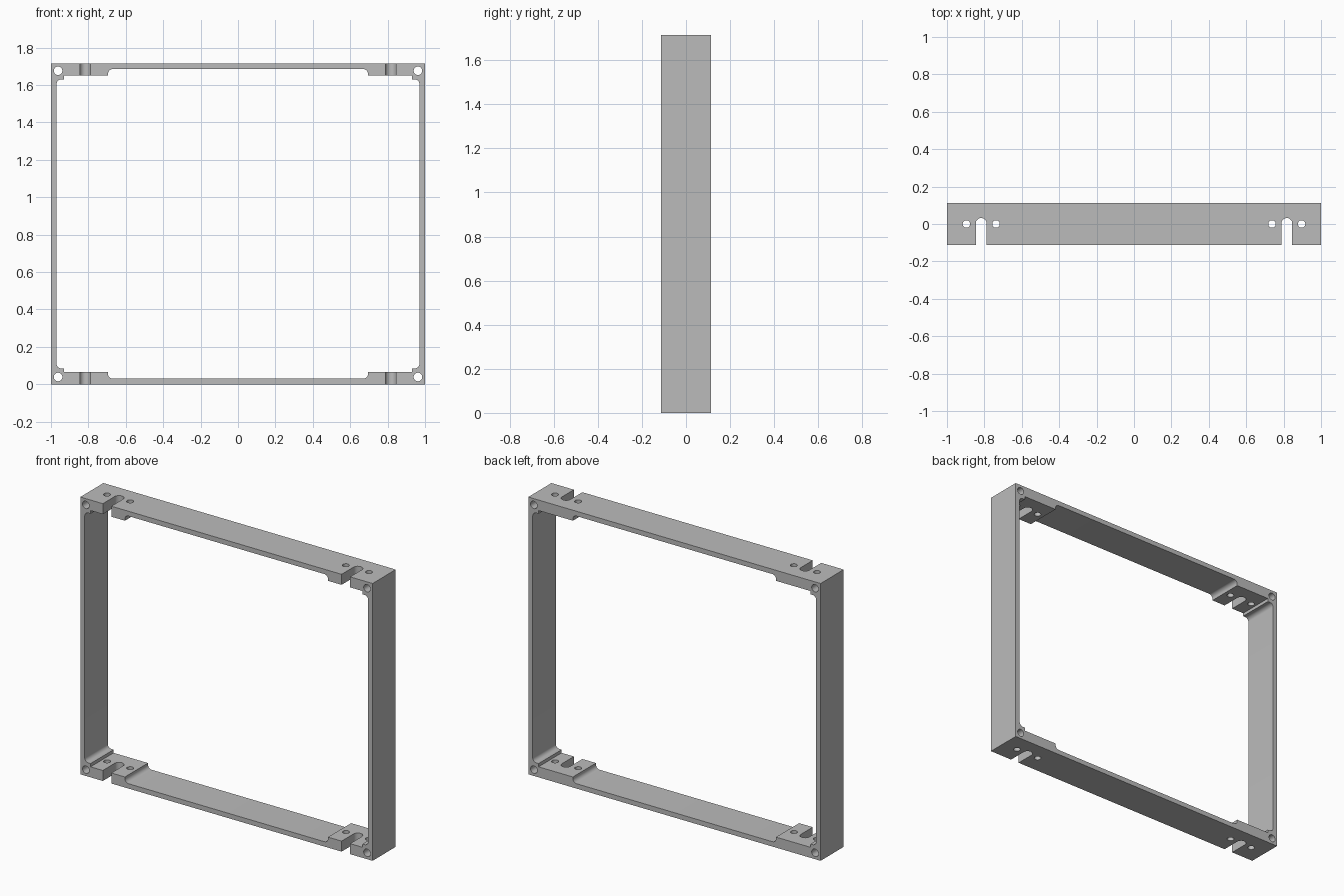
import bpy, bmesh, math
from mathutils import Matrix

if "Cube" in bpy.data.objects:
    bpy.data.objects.remove(bpy.data.objects["Cube"], do_unlink=True)

HEIGHT, DEPTH = 1.715, 0.226
MID = HEIGHT / 2
SIGNS = (-1, 1)

grey = bpy.data.materials.new("neutral grey")
grey.use_nodes = True
grey.diffuse_color = (0.5, 0.5, 0.5, 1)
grey.node_tree.nodes["Principled BSDF"].inputs["Base Color"].default_value = (0.5, 0.5, 0.5, 1)


def finish(bm, name):
    bmesh.ops.recalc_face_normals(bm, faces=bm.faces)
    mesh = bpy.data.meshes.new(name)
    bm.to_mesh(mesh)
    bm.free()
    mesh.materials.append(grey)
    obj = bpy.data.objects.new(name, mesh)
    bpy.context.collection.objects.link(obj)
    return obj


def add_prism(bm, points, start, length):
    """Extrude a closed 3D outline from its start offset along a vector."""
    verts = [bm.verts.new([a + b for a, b in zip(p, start)]) for p in points]
    face = bm.faces.new(verts)
    top = bmesh.ops.extrude_face_region(bm, geom=[face])["geom"]
    bmesh.ops.translate(bm, vec=length, verts=[v for v in top if isinstance(v, bmesh.types.BMVert)])


def arc(cx, cy, r, start, end, steps=8):
    angles = [math.radians(start + (end - start) * i / steps) for i in range(steps + 1)]
    return [(cx + r * math.cos(a), cy + r * math.sin(a)) for a in angles]


def cut(target, cutter):
    cutter.hide_render = True
    mod = target.modifiers.new("cut", 'BOOLEAN')
    mod.operation, mod.solver, mod.object = 'DIFFERENCE', 'EXACT', cutter
    bpy.context.view_layer.objects.active = target
    bpy.ops.object.modifier_apply(modifier=mod.name)
    bpy.data.objects.remove(cutter, do_unlink=True)


# Outer block
bm = bmesh.new()
bmesh.ops.create_cube(bm, size=1, matrix=Matrix.Translation((0, 0, MID)) @ Matrix.Diagonal((2, DEPTH, HEIGHT, 1)))
frame = finish(bm, "frame")

# Opening: one lower corner with pad, step and fillets, mirrored four ways
corner = (arc(0.67, 0.055, 0.025, -90, 0) + [(0.695, 0.065), (0.93, 0.065), (0.93, 0.085)]
          + arc(0.945, 0.11, 0.025, -90, 0))
lower = [(-x, z) for x, z in reversed(corner)] + corner
outline = lower + [(x, HEIGHT - z) for x, z in reversed(lower)]
bm = bmesh.new()
add_prism(bm, [(x, 0, z) for x, z in outline], (0, -DEPTH, 0), (0, 2 * DEPTH, 0))
cut(frame, finish(bm, "opening_cutter"))

# Corner screw holes running front to back
bm = bmesh.new()
for sx in SIGNS:
    for z in (0.039, HEIGHT - 0.039):
        circle = arc(sx * 0.962, z, 0.023, 0, 360, 24)[:-1]
        add_prism(bm, [(x, 0, h) for x, h in circle], (0, -DEPTH, 0), (0, 2 * DEPTH, 0))
cut(frame, finish(bm, "corner_hole_cutter"))

# Vertical pad holes and round-ended slots open to the front
bm = bmesh.new()
for sx in SIGNS:
    shapes = [arc(sx * x, 0, 0.02, 0, 360, 24)[:-1] for x in (0.738, 0.896)]
    slot = arc(sx * 0.817, 0.003, 0.029, 0, 180, 14)
    shapes.append(slot + [(slot[-1][0], -DEPTH), (slot[0][0], -DEPTH)])
    for shape in shapes:
        for z in (-0.1, HEIGHT - 0.1):
            add_prism(bm, [(x, y, 0) for x, y in shape], (0, 0, z), (0, 0, 0.2))
cut(frame, finish(bm, "pad_cutter"))

# Smooth the hole walls and fillets, keep the edges sharp
bpy.ops.object.select_all(action='DESELECT')
frame.select_set(True)
bpy.context.view_layer.objects.active = frame
bpy.ops.object.shade_smooth_by_angle(angle=math.radians(30))
